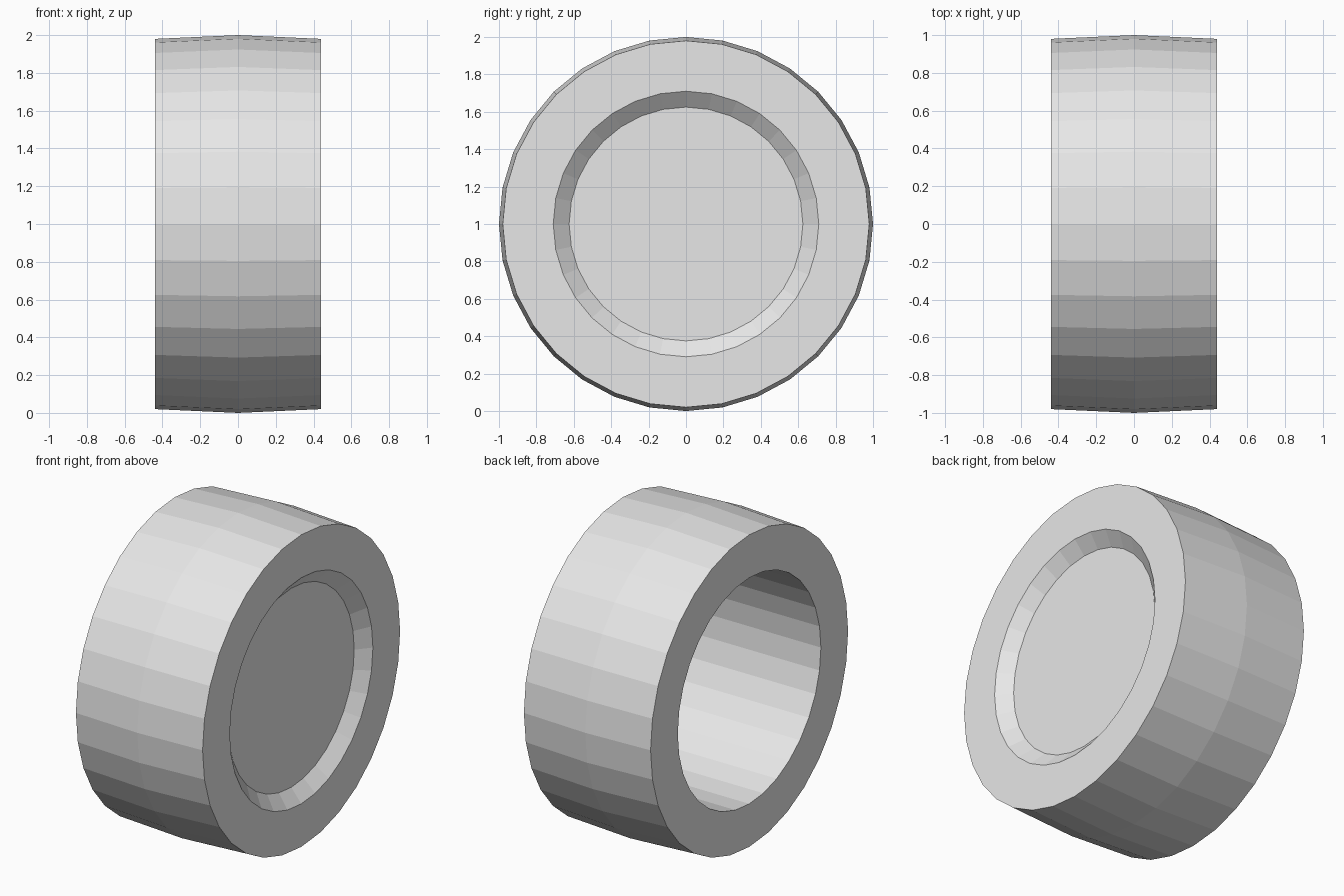
import bpy
import bmesh
from math import sin, cos, tau

SIDES = 32
HALF_WIDTH = 0.44
BORE = 0.71

default = bpy.data.objects.get("Cube")
if default:
    bpy.data.objects.remove(default, do_unlink=True)

grey = bpy.data.materials.new("light grey")
grey.use_nodes = True
colour = (0.8, 0.8, 0.8, 1)
grey.diffuse_color = colour
grey.node_tree.nodes["Principled BSDF"].inputs["Base Color"].default_value = colour


def lathe(name, profile, closed=False, cap=False):
    """Turn a profile of (x, radius) points around the wheel axle."""
    bm = bmesh.new()
    rings = []
    for x, r in profile:
        angles = [tau * i / SIDES for i in range(SIDES)]
        rings.append([bm.verts.new((x, r * cos(a), 1 + r * sin(a))) for a in angles])
    pairs = list(zip(rings, rings[1:]))
    if closed:
        pairs.append((rings[-1], rings[0]))
    for a, b in pairs:
        for i in range(SIDES):
            j = (i + 1) % SIDES
            bm.faces.new((a[i], a[j], b[j], b[i]))
    if cap:
        bm.faces.new(rings[-1])
    if closed:
        bmesh.ops.recalc_face_normals(bm, faces=bm.faces)
    mesh = bpy.data.meshes.new(name)
    bm.to_mesh(mesh)
    bm.free()
    mesh.materials.append(grey)
    obj = bpy.data.objects.new(name, mesh)
    bpy.context.collection.objects.link(obj)
    return obj


# Crowned tyre with a straight bore
lathe("tyre", [(HALF_WIDTH, BORE), (HALF_WIDTH, 0.98), (0, 1),
               (-HALF_WIDTH, 0.98), (-HALF_WIDTH, BORE)], closed=True)

# Shallow dished plate closing the outer side
lathe("hub_plate", [(HALF_WIDTH, BORE), (0.37, 0.625)], cap=True)
